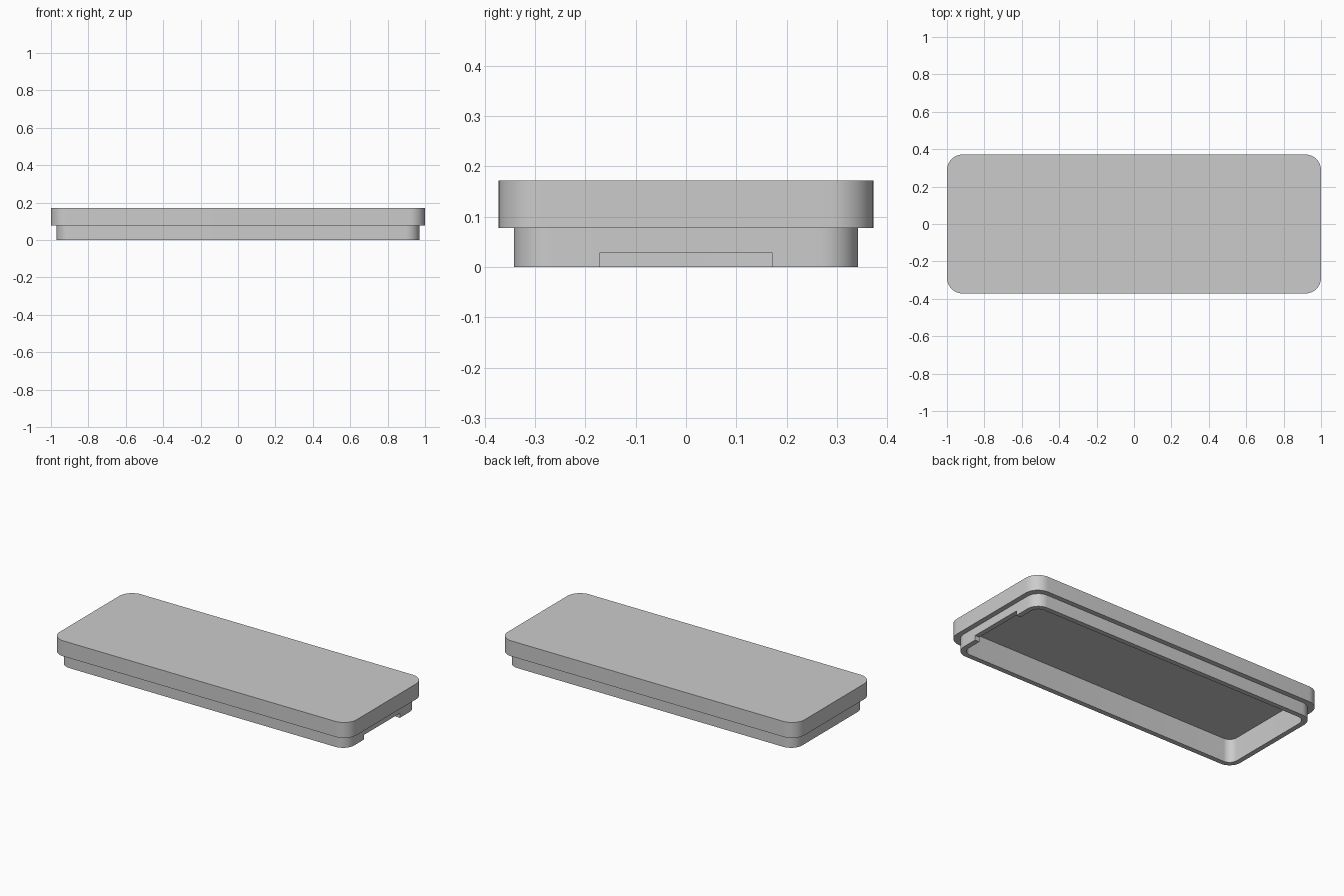
import bpy, bmesh, math

if "Cube" in bpy.data.objects:
    bpy.data.objects.remove(bpy.data.objects["Cube"])

SEG = 10            # segments per rounded corner
NOTCH_Y = 0.172     # half width of the end notch
NOTCH_Z = 0.028     # height of the end notch

grey = bpy.data.materials.new("light_grey")
grey.diffuse_color = (0.6, 0.6, 0.6, 1)
grey.use_nodes = True
grey.node_tree.nodes["Principled BSDF"].inputs["Base Color"].default_value = grey.diffuse_color


def ring(bm, hx, hy, r, z):
    """Rounded rectangle, starting with the two notch points on the +x side."""
    pts = [(hx, -NOTCH_Y), (hx, NOTCH_Y)]
    for k, (sx, sy) in enumerate([(1, 1), (-1, 1), (-1, -1), (1, -1)]):
        for i in range(SEG + 1):
            a = math.pi / 2 * (k + i / SEG)
            pts.append((sx * (hx - r) + r * math.cos(a),
                        sy * (hy - r) + r * math.sin(a)))
    return [bm.verts.new((x, y, z)) for x, y in pts]


bm = bmesh.new()
inner, outer, slab = (0.94, 0.312, 0.05), (0.97, 0.342, 0.075), (1.0, 0.372, 0.085)

# Cross-section from the cavity ceiling, around the rim, to the lid top
rings = [ring(bm, *size, z) for size, z in [
    (inner, 0.142), (inner, NOTCH_Z), (inner, 0), (outer, 0),
    (outer, NOTCH_Z), (outer, 0.078), (slab, 0.078), (slab, 0.172)]]
n = len(rings[0])
for level, (a, b) in enumerate(zip(rings, rings[1:])):
    for i in range(n):
        if i == 0 and level in (1, 2, 3):
            continue                    # opening of the notch
        j = (i + 1) % n
        bm.faces.new((a[i], a[j], b[j], b[i]))
bm.faces.new(rings[0])                  # cavity ceiling
bm.faces.new(rings[-1])                 # lid top

# Notch roof and cheeks
bm.faces.new((rings[1][0], rings[1][1], rings[4][1], rings[4][0]))
for i in (0, 1):
    bm.faces.new([rings[k][i] for k in (1, 2, 3, 4)])

bmesh.ops.recalc_face_normals(bm, faces=bm.faces)
mesh = bpy.data.meshes.new("lid")
bm.to_mesh(mesh)
bm.free()
mesh.materials.append(grey)
lid = bpy.data.objects.new("lid", mesh)
bpy.context.collection.objects.link(lid)

# Smooth corners, sharp edges
bpy.context.view_layer.objects.active = lid
lid.select_set(True)
bpy.ops.object.shade_smooth_by_angle(angle=math.radians(30))
